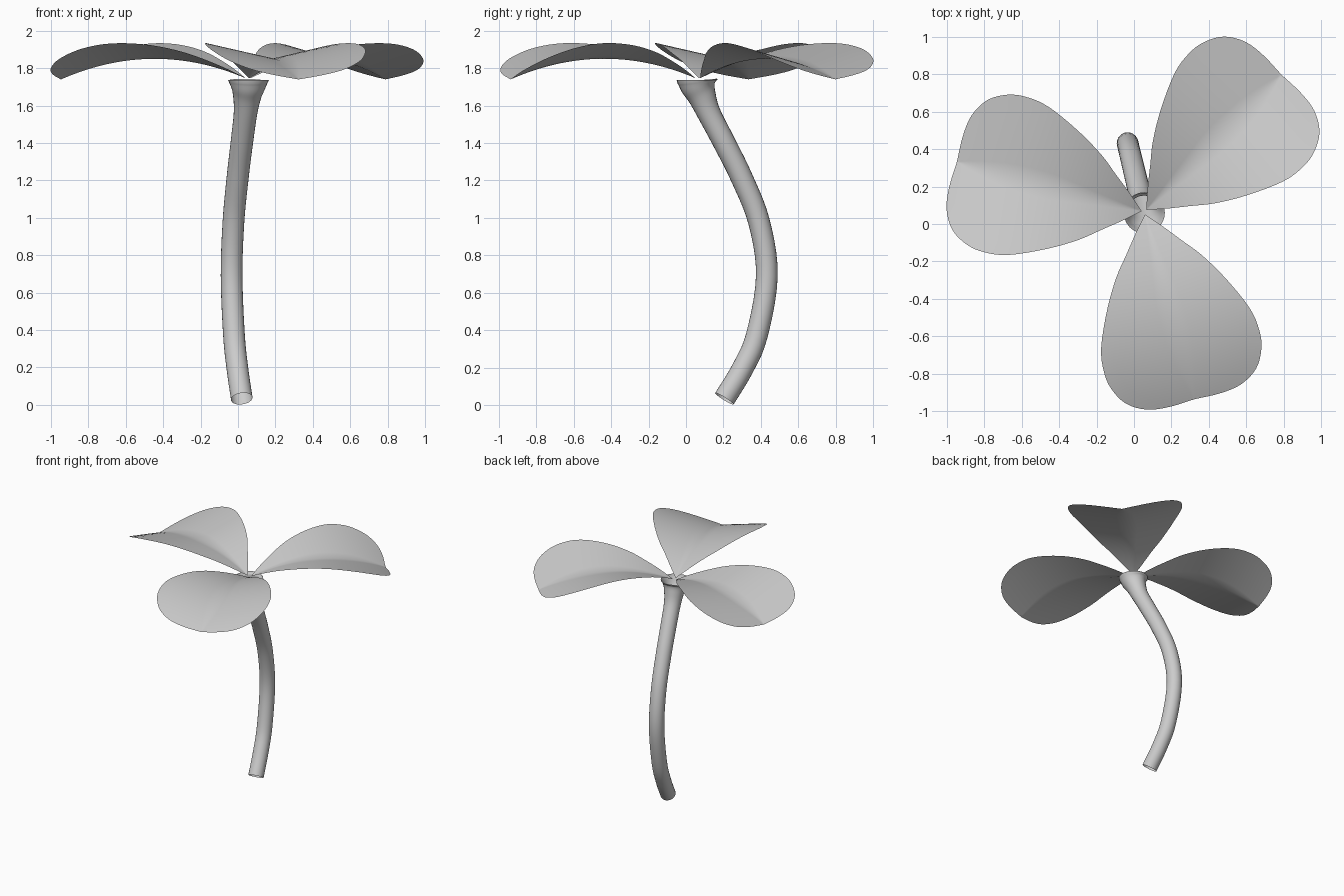
import bpy, bmesh, math
from mathutils import Vector, Matrix

if "Cube" in bpy.data.objects:
    bpy.data.objects.remove(bpy.data.objects["Cube"])

CENTRE = Vector((0.055, 0.065, 1.74))
LENGTH, START = 1.037, 0.015


def smooth_path(pts, steps):
    """Catmull-Rom curve through the given points."""
    pts = [Vector(p) for p in pts]
    pts = [2 * pts[0] - pts[1]] + pts + [2 * pts[-1] - pts[-2]]
    out = []
    for a, b, c, d in zip(pts, pts[1:], pts[2:], pts[3:]):
        for k in range(steps):
            t = k / steps
            out.append(0.5 * (2 * b + (c - a) * t + (2 * a - 5 * b + 4 * c - d) * t * t
                              + (3 * b - 3 * c + d - a) * t ** 3))
    return out + [pts[-2]]


def finish(name, bm, angle):
    mesh = bpy.data.meshes.new(name)
    bm.to_mesh(mesh)
    bm.free()
    ob = bpy.data.objects.new(name, mesh)
    bpy.context.collection.objects.link(ob)
    bpy.ops.object.select_all(action='DESELECT')
    ob.select_set(True)
    bpy.context.view_layer.objects.active = ob
    bpy.ops.object.shade_smooth_by_angle(angle=math.radians(angle))
    return ob


# Stem: curved open tube, flaring under the leaves; rows are (y, z, radius)
stem_rows = [(0.205, 0.033, 0.058), (0.30, 0.19, 0.058), (0.378, 0.37, 0.058),
             (0.432, 0.69, 0.058), (0.39, 0.98, 0.058), (0.295, 1.22, 0.059),
             (0.20, 1.41, 0.060), (0.122, 1.56, 0.063), (0.085, 1.65, 0.076),
             (0.066, 1.70, 0.093), (0.06, 1.737, 0.110)]
path = smooth_path(stem_rows, 5)
centres = [Vector((0.055 - 0.24 * (p[0] - 0.06), p[0], p[1])) for p in path]
bm = bmesh.new()
rings, sides = [], 24
for i, c in enumerate(centres):
    tan = (centres[min(i + 1, len(path) - 1)] - centres[max(i - 1, 0)]).normalized()
    if i == len(path) - 1:
        tan = Vector((0, 0, 1))
    e1 = (Vector((1, 0, 0)) - tan * tan.x).normalized()
    e2 = tan.cross(e1)
    rings.append([bm.verts.new(c + path[i][2] * (e1 * math.cos(a) + e2 * math.sin(a)))
                  for a in (2 * math.pi * k / sides for k in range(sides))])
for r0, r1 in zip(rings, rings[1:]):
    for k in range(sides):
        j = (k + 1) % sides
        bm.faces.new((r0[k], r0[j], r1[j], r1[k]))
finish("stem", bm, 40)

# Leaf: half outline as (distance along, half width), mirrored about the midrib
outline = smooth_path([(START, 0), (0.1, 0.075), (0.2, 0.155), (0.3, 0.235), (0.45, 0.325),
                       (0.64, 0.41), (0.77, 0.43), (0.87, 0.415), (0.965, 0.36),
                       (1.025, 0.26), (1.042, 0.14), (LENGTH, 0)], 4)


def leaf_point(along, p):
    t = along / LENGTH
    return (along, p, 0.44 * t * (1 - t) + abs(p) * (0.26 - 0.07 * t))


def add_leaf(name, degrees):
    bm = bmesh.new()
    n, m = len(outline), 6
    for side in (1, -1):
        grid = []
        for i, o in enumerate(outline):
            rib = START + (LENGTH - START) * i / (n - 1)
            grid.append([bm.verts.new(leaf_point(rib + (o[0] - rib) * k / m, side * o[1] * k / m))
                         for k in range(m + 1)])
        for g0, g1 in zip(grid, grid[1:]):
            for k in range(m):
                q = [g0[k], g1[k], g1[k + 1], g0[k + 1]]
                bm.faces.new(q if side > 0 else q[::-1])
    bmesh.ops.remove_doubles(bm, verts=bm.verts, dist=0.0005)
    bmesh.ops.transform(bm, verts=bm.verts, matrix=Matrix.Translation(CENTRE)
                        @ Matrix.Rotation(math.radians(degrees), 4, 'Z'))
    finish(name, bm, 40)


for name, deg in (("leaf_right", 45), ("leaf_left", 165), ("leaf_front", 285)):
    add_leaf(name, deg)
